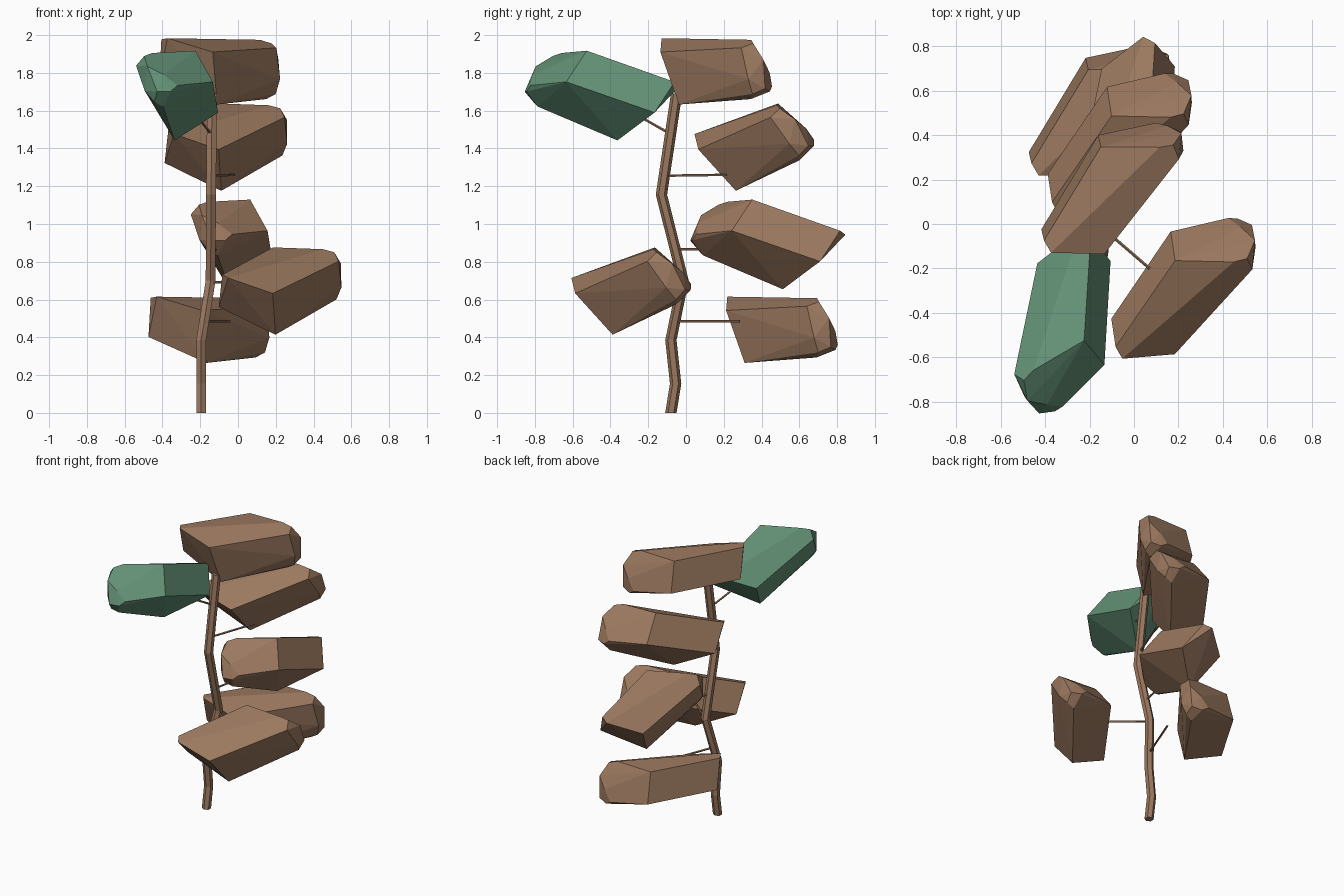
import bpy
import bmesh
from mathutils import Vector, Matrix

default_cube = bpy.data.objects.get("Cube")
if default_cube:
    bpy.data.objects.remove(default_cube, do_unlink=True)


def make_material(name, colour):
    material = bpy.data.materials.new(name)
    material.use_nodes = True
    material.diffuse_color = colour
    material.node_tree.nodes["Principled BSDF"].inputs["Base Color"].default_value = colour
    return material


brown = make_material("bark brown", (0.33, 0.19, 0.115, 1))
green = make_material("leaf green", (0.125, 0.28, 0.18, 1))


def add_mesh_object(name, bm, material):
    bmesh.ops.recalc_face_normals(bm, faces=bm.faces)
    mesh = bpy.data.meshes.new(name)
    bm.to_mesh(mesh)
    bm.free()
    mesh.materials.append(material)
    created = bpy.data.objects.new(name, mesh)
    bpy.context.scene.collection.objects.link(created)
    return created


# Leaf block corners: along its length, across its width, down its depth
TAIL = [(0, 0, 0), (-.03, .05, -.025), (.04, .04, .206), (.09, .27, -.033), (.19, .34, .236)]
SHOULDER = [(.494, 0, 0), (.536, .04, .21)]
NOSE = [(.63, .21, -.088), (.67, .26, -.088), (.63, .32, -.085), (.737, .294, -.01),
        (.675, .377, .07), (.683, .376, .155), (.65, .35, .194), (.743, .339, .138),
        (.73, .28, .177), (.718, .23, .168), (.734, .253, .08)]


def orientation(length_axis, width_axis):
    u = Vector(length_axis).normalized()
    v = Vector(width_axis)
    v = (v - u * v.dot(u)).normalized()
    return Matrix((u, v, u.cross(v))).transposed()


LEVEL = orientation((.519, .855, -.015), (.796, -.489, -.358))
RISING = orientation((.542, .787, .292), (.765, -.32, -.56))
FORWARD = orientation((-.061, -.941, .334), (-.796, -.158, -.582))


def add_leaf(name, turn, centre, material):
    """Hull the block corners, turn them and centre their bounds on a point."""
    points = [turn @ Vector(p) for p in TAIL + SHOULDER + NOSE]
    low = Vector([min(axis) for axis in zip(*points)])
    high = Vector([max(axis) for axis in zip(*points)])
    offset = Vector(centre) - (low + high) / 2
    bm = bmesh.new()
    for point in points:
        bm.verts.new(point + offset)
    hull = bmesh.ops.convex_hull(bm, input=bm.verts)
    loose = set(hull["geom_interior"]) | set(hull["geom_unused"])
    bmesh.ops.delete(bm, geom=[v for v in loose if isinstance(v, bmesh.types.BMVert)],
                     context="VERTS")
    bmesh.ops.dissolve_limit(bm, angle_limit=0.07, verts=bm.verts, edges=bm.edges)
    return add_mesh_object(name, bm, material)


def add_rod(name, path, radius, sides, material):
    """Sweep a level ring along an upright path, or a turned ring along a stem."""
    path = [Vector(p) for p in path]
    bm = bmesh.new()
    rings = []
    upright = len(path) > 2
    turn = Matrix.Identity(4) if upright else (
        (path[-1] - path[0]).to_track_quat("Z", "Y").to_matrix().to_4x4())
    for point in path:
        ring = bmesh.ops.create_circle(bm, segments=sides, radius=radius,
                                       matrix=Matrix.Translation(point) @ turn)
        rings.append(ring["verts"])
    for lower, upper in zip(rings, rings[1:]):
        for i in range(sides):
            j = (i + 1) % sides
            bm.faces.new((lower[i], lower[j], upper[j], upper[i]))
    bm.faces.new(rings[0])
    bm.faces.new(rings[-1])
    return add_mesh_object(name, bm, material)


# Crooked trunk
trunk_path = [(-.195, -.08, 0), (-.195, -.055, .155), (-.195, -.08, .385),
              (-.145, -.015, .70), (-.143, -.13, 1.155), (-.137, -.05, 1.69)]
add_rod("trunk", trunk_path, 0.03, 6, brown)

# Leaf blocks from the bottom upwards
add_leaf("lowest_leaf", LEVEL, (-.154, .508, .44), brown)
add_leaf("front_leaf", RISING, (.2225, -.29, .645), brown)
add_leaf("middle_leaf", FORWARD, (-.033, .433, .892), brown)
add_leaf("upper_leaf", RISING, (-.064, .362, 1.407), brown)
add_leaf("green_leaf", FORWARD, (-.3225, -.443, 1.68), green)
add_leaf("top_leaf", LEVEL, (-.0975, .16, 1.808), brown)

# Thin stems joining the trunk to the leaves
stems = {
    "lowest_stem": ((-.18, -.06, .485), (-.045, .285, .485)),
    "front_stem": ((-.145, -.015, .69), (.07, -.2, .69)),
    "middle_stem": ((-.145, -.05, .865), (-.08, .25, .865)),
    "upper_stem": ((-.143, -.11, 1.255), (-.02, .215, 1.26)),
    "green_stem": ((-.14, -.08, 1.475), (-.24, -.3, 1.6)),
}
for stem_name, stem_path in stems.items():
    add_rod(stem_name, stem_path, 0.007, 5, brown)
